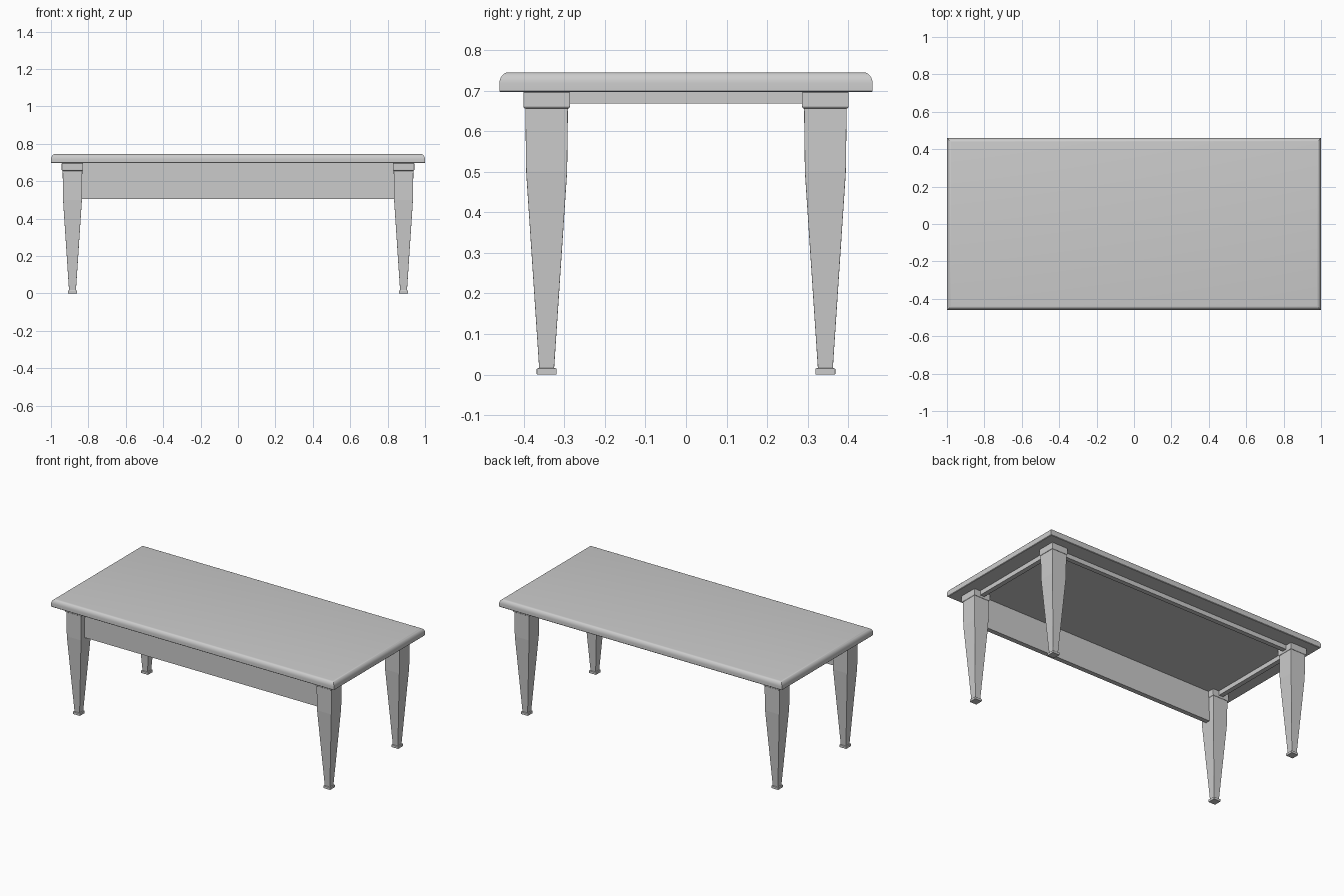
import bpy
import bmesh
import math

if "Cube" in bpy.data.objects:
    bpy.data.objects.remove(bpy.data.objects["Cube"])


def loft(name, rings, centre=(0, 0), bevel=0):
    """Stack rectangular rings (half x, half y, z) into a closed solid."""
    bm = bmesh.new()
    loops = []
    for hx, hy, z in rings:
        loops.append([bm.verts.new((sx * hx, sy * hy, z))
                      for sx, sy in ((-1, -1), (1, -1), (1, 1), (-1, 1))])
    for a, b in zip(loops, loops[1:]):
        for i in range(4):
            j = (i + 1) % 4
            bm.faces.new((a[i], a[j], b[j], b[i]))
    bm.faces.new(loops[0][::-1])
    bm.faces.new(loops[-1])
    mesh = bpy.data.meshes.new(name)
    bm.to_mesh(mesh)
    bm.free()
    ob = bpy.data.objects.new(name, mesh)
    ob.location = (centre[0], centre[1], 0)
    bpy.context.collection.objects.link(ob)
    if bevel:
        mod = ob.modifiers.new("soft_edges", 'BEVEL')
        mod.width = bevel
        mod.segments = 2
        mod.limit_method = 'ANGLE'
        mod.angle_limit = math.radians(30)
    return ob


def smooth(ob):
    bpy.ops.object.select_all(action='DESELECT')
    ob.select_set(True)
    bpy.context.view_layer.objects.active = ob
    bpy.ops.object.shade_smooth_by_angle(angle=math.radians(35))


LEG_X, LEG_Y = 0.885, 0.3435
UNDER = 0.696

# table top with rounded upper edge
rings = [(0.997, 0.457, UNDER), (1.0, 0.46, UNDER + 0.003)]
for k in range(7):
    a = math.radians(15 * k)
    inset = 0.022 * (1 - math.cos(a))
    rings.append((1 - inset, 0.46 - inset, 0.717 + 0.028 * math.sin(a)))
smooth(loft("table_top", rings))

# tapered legs with square foot and collar
profile = [(0.0245, 0), (0.0245, 0.015), (0.0185, 0.016), (0.0505, 0.50),
           (0.0525, 0.656), (0.055, 0.656), (0.0575, 0.66), (0.0575, UNDER)]
for sy, depth in ((-1, "front"), (1, "back")):
    for sx, side in ((-1, "left"), (1, "right")):
        loft(f"{depth}_{side}_leg", [(h, h, z) for h, z in profile],
             (sx * LEG_X, sy * LEG_Y), bevel=0.002)

# deep front apron and shallow rails on the other sides
T = 0.015
loft("front_apron", [(0.85, T, 0.505), (0.85, T, UNDER)], (0, -LEG_Y))
loft("back_rail", [(0.85, T, 0.668), (0.85, T, UNDER)], (0, LEG_Y))
for sx, side in ((-1, "left"), (1, "right")):
    loft(f"{side}_rail", [(T, 0.31, 0.668), (T, 0.31, UNDER)], (sx * LEG_X, 0))
